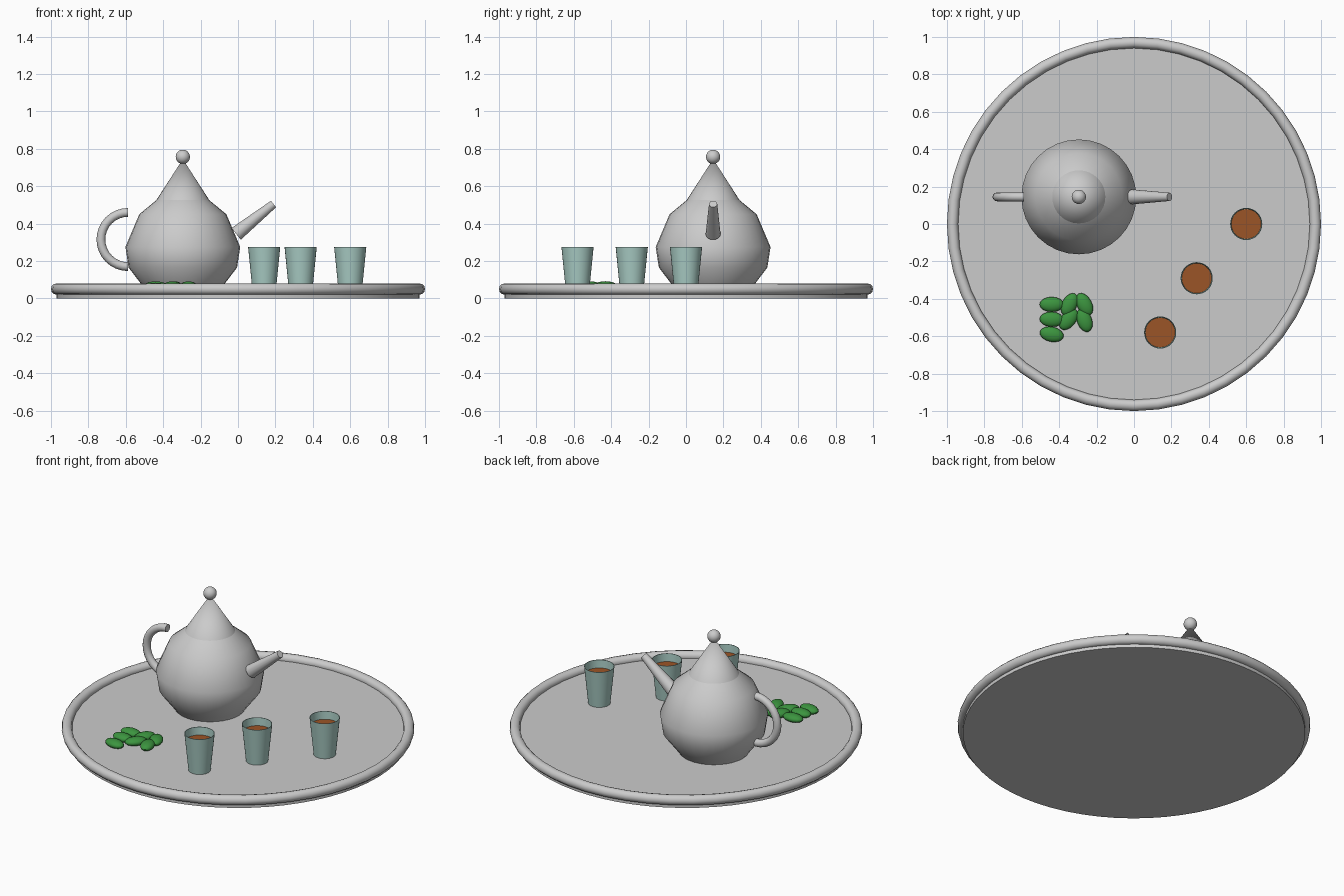
import bpy, bmesh, math
from mathutils import Vector, Matrix

cube = bpy.data.objects.get("Cube")
if cube:
    bpy.data.objects.remove(cube, do_unlink=True)


def material(name, rgb):
    m = bpy.data.materials.new(name)
    m.use_nodes = True
    m.diffuse_color = (*rgb, 1)
    m.node_tree.nodes["Principled BSDF"].inputs["Base Color"].default_value = (*rgb, 1)
    return m


silver = material("silver", (0.6, 0.6, 0.6))
teal = material("pale teal glass", (0.40, 0.61, 0.56))
tea_brown = material("tea brown", (0.33, 0.09, 0.02))
green = material("leaf green", (0.045, 0.30, 0.05))


def finish(name, bm, mat, location=(0, 0, 0), angle=38):
    mesh = bpy.data.meshes.new(name)
    bm.to_mesh(mesh)
    bm.free()
    mesh.materials.append(mat)
    obj = bpy.data.objects.new(name, mesh)
    obj.location = location
    bpy.context.collection.objects.link(obj)
    bpy.ops.object.select_all(action='DESELECT')
    bpy.context.view_layer.objects.active = obj
    obj.select_set(True)
    bpy.ops.object.shade_smooth_by_angle(angle=math.radians(angle))
    return obj


def lathe(name, profile, mat, location=(0, 0, 0), segments=32, closed=False, angle=38):
    """Spin (radius, height) points, listed bottom to top on the outside."""
    bm = bmesh.new()
    verts = [bm.verts.new((r, 0, z)) for r, z in profile]
    pairs = list(zip(verts, verts[1:] + verts[:1]))
    edges = [bm.edges.new(p) for p in (pairs if closed else pairs[:-1])]
    bmesh.ops.spin(bm, geom=verts + edges, cent=(0, 0, 0), axis=(0, 0, 1),
                   angle=math.tau, steps=segments, use_merge=True)
    bmesh.ops.remove_doubles(bm, verts=bm.verts, dist=1e-5)
    bmesh.ops.recalc_face_normals(bm, faces=bm.faces)
    return finish(name, bm, mat, location, angle)


def tube(name, rings, mat, segments=16):
    """Capped tube through (centre, direction, radius) rings in the xz plane."""
    bm = bmesh.new()
    loops = []
    for centre, direction, radius in rings:
        d = Vector(direction).normalized()
        side, up = Vector((0, 1, 0)), d.cross(Vector((0, 1, 0)))
        loops.append([bm.verts.new(Vector(centre) + radius * (
            side * math.cos(math.tau * i / segments) + up * math.sin(math.tau * i / segments)))
            for i in range(segments)])
    for a, b in zip(loops, loops[1:]):
        for i in range(segments):
            j = (i + 1) % segments
            bm.faces.new((a[i], a[j], b[j], b[i]))
    bm.faces.new(loops[0])
    bm.faces.new(loops[-1])
    bmesh.ops.recalc_face_normals(bm, faces=bm.faces)
    return finish(name, bm, mat)


# Tray: flat disc with a round rim
FLOOR = 0.045
lathe("tray_base", [(0, 0), (0.97, 0), (0.97, FLOOR), (0, FLOOR)], silver, segments=64)
rim = [(0.97 + 0.03 * math.cos(math.tau * i / 12), 0.05 + 0.03 * math.sin(math.tau * i / 12))
       for i in range(12)]
lathe("tray_rim", rim, silver, segments=48, closed=True)

# Teapot: body, lid and knob share one axis
PX, PY = -0.295, 0.145
lathe("teapot_body", [(0, FLOOR), (0.2, FLOOR), (0.225, 0.08), (0.29, 0.165), (0.307, 0.275),
                      (0.233, 0.45), (0.142, 0.525), (0, 0.525)], silver, (PX, PY, 0))
lathe("teapot_lid", [(0, 0.525), (0.142, 0.525), (0, 0.745)], silver, (PX, PY, 0))
bm = bmesh.new()
bmesh.ops.create_uvsphere(bm, u_segments=24, v_segments=16, radius=0.038)
finish("lid_knob", bm, silver, (PX, PY, 0.757))

# Spout: tapered tube leaning outward
base, tip = Vector((-0.01, PY, 0.345)), Vector((0.19, PY, 0.505))
tube("teapot_spout", [(base, tip - base, 0.04), (tip, tip - base, 0.022)], silver)

# Handle: half ring on the side opposite the spout
arc = []
for i in range(17):
    a = math.pi / 2 + math.pi * i / 16
    arc.append(((-0.588 + 0.145 * math.cos(a), PY, 0.315 + 0.145 * math.sin(a)),
                (-math.sin(a), 0, math.cos(a)), 0.0235))
tube("teapot_handle", arc, silver, 12)

# Cups: open thin walls, each filled with tea
for n, (x, y) in enumerate([(0.14, -0.58), (0.335, -0.29), (0.6, 0)], 1):
    lathe(f"cup_{n}", [(0, FLOOR), (0.063, FLOOR), (0.086, 0.275), (0.083, 0.275),
                       (0.08, 0.222), (0, 0.222)], teal, (x, y, 0))
    lathe(f"tea_{n}", [(0, 0.223), (0.0795, 0.223), (0.0795, 0.226), (0, 0.226)],
          tea_brown, (x, y, 0))

# Mint leaves: flattened ellipsoids in a loose heap (x, y, height, turn)
leaves = [(-0.44, -0.43, 0.067, 0), (-0.44, -0.51, 0.067, -3), (-0.44, -0.59, 0.06, -12),
          (-0.345, -0.43, 0.068, 62), (-0.35, -0.51, 0.067, 52),
          (-0.265, -0.43, 0.067, -62), (-0.265, -0.515, 0.067, -70)]
for n, (x, y, z, turn) in enumerate(leaves, 1):
    bm = bmesh.new()
    bmesh.ops.create_uvsphere(bm, u_segments=16, v_segments=10, radius=1)
    bmesh.ops.transform(bm, verts=bm.verts, matrix=Matrix.Rotation(math.radians(turn), 4, 'Z')
                        @ Matrix.Diagonal((0.065, 0.04, 0.024, 1)))
    finish(f"mint_leaf_{n}", bm, green, (x, y, z))
